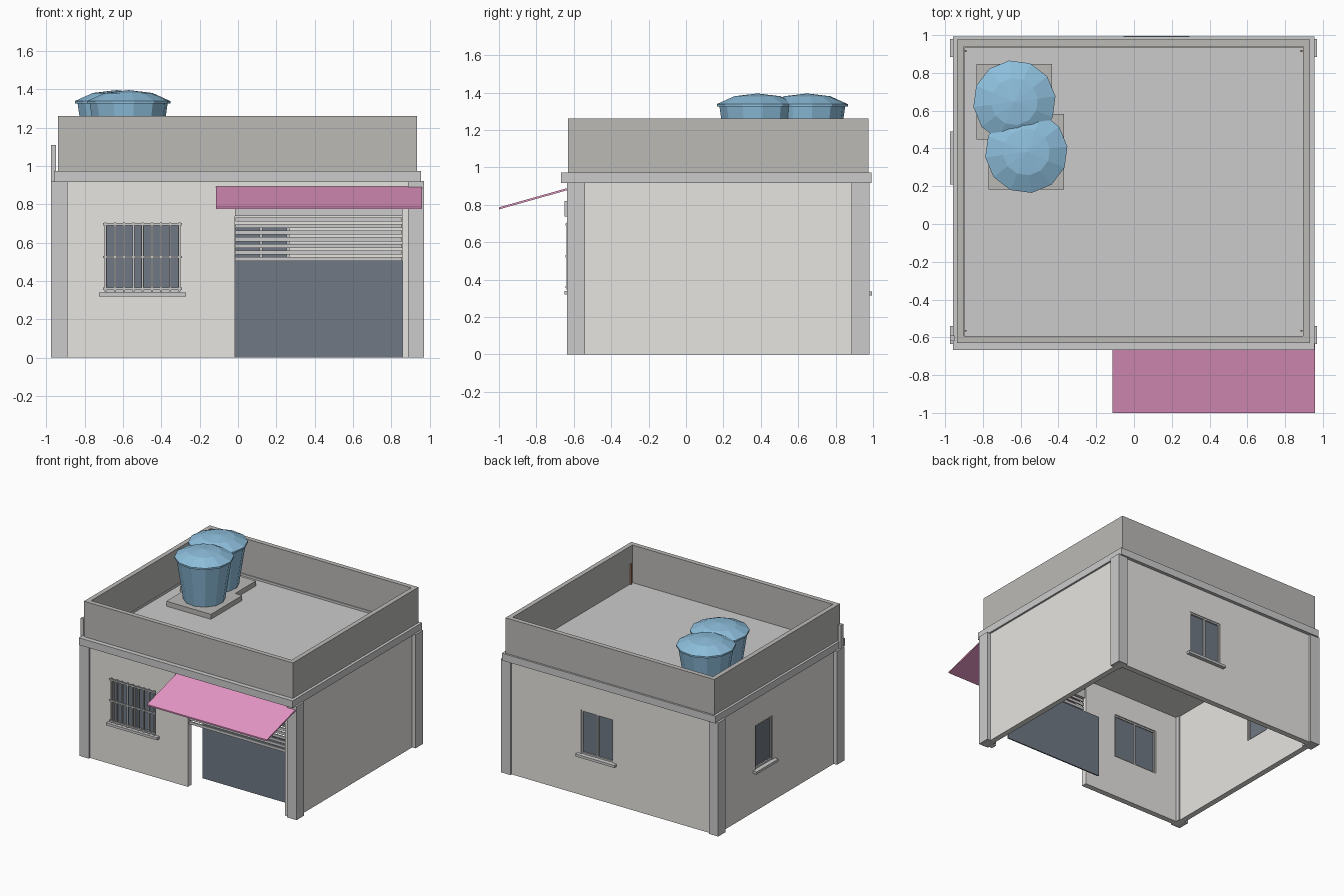
import bpy, bmesh, math

if "Cube" in bpy.data.objects:
    bpy.data.objects.remove(bpy.data.objects["Cube"])


def material(name, rgb):
    m = bpy.data.materials.new(name)
    m.diffuse_color = (*rgb, 1)
    m.use_nodes = True
    m.node_tree.nodes["Principled BSDF"].inputs["Base Color"].default_value = m.diffuse_color
    return m


WALL = material("plaster", (0.80, 0.78, 0.75))
TRIM = material("trim", (0.64, 0.63, 0.61))
CONCRETE = material("concrete", (0.50, 0.49, 0.47))
DARK = material("dark_glass", (0.16, 0.19, 0.23))
BLUE = material("tank_blue", (0.27, 0.52, 0.72))
PINK = material("awning_pink", (0.82, 0.32, 0.58))
RUST = material("rust", (0.40, 0.20, 0.12))


def finish(name, bm, mat):
    bmesh.ops.recalc_face_normals(bm, faces=bm.faces[:])
    me = bpy.data.meshes.new(name)
    bm.to_mesh(me)
    bm.free()
    ob = bpy.data.objects.new(name, me)
    bpy.context.collection.objects.link(ob)
    if mat:
        me.materials.append(mat)
    return ob


def box(name, x, y, z, mat):
    """Box from (min, max) ranges."""
    bm = bmesh.new()
    bmesh.ops.create_cube(bm, size=1)
    for v in bm.verts:
        v.co = [r[0] if c < 0 else r[1] for c, r in zip(v.co, (x, y, z))]
    return finish(name, bm, mat)


def cut(ob, cutters):
    """Subtract cutters, keep the result and delete the cutters."""
    for c in cutters:
        m = ob.modifiers.new("cut", 'BOOLEAN')
        m.operation = 'DIFFERENCE'
        m.solver = 'EXACT'
        m.object = c
    bpy.context.view_layer.update()
    dg = bpy.context.evaluated_depsgraph_get()
    me = bpy.data.meshes.new_from_object(ob.evaluated_get(dg))
    ob.modifiers.clear()
    ob.data = me
    for c in cutters:
        bpy.data.objects.remove(c)


def ring(name, x, y, z, t, mat):
    ob = box(name, x, y, z, mat)
    cut(ob, [box("cutter", (x[0] + t, x[1] - t), (y[0] + t, y[1] - t),
                 (z[0] - 0.1, z[1] + 0.1), None)])
    return ob


# wall shell: open below, with window and garage openings
X0, X1, Y0, Y1, T = -0.945, 0.94, -0.62, 0.965, 0.045
FRONT_W, BACK_W, LEFT_W = (-0.695, -0.30), (-0.025, 0.265), (0.24, 0.46)
walls = box("walls", (X0, X1), (Y0, Y1), (0, 0.93), WALL)
cut(walls, [
    box("room", (X0 + T, X1 - T), (Y0 + T, Y1 - T), (-0.1, 0.89), None),
    box("front_hole", FRONT_W, (-0.7, -0.5), (0.34, 0.70), None),
    box("garage_hole", (-0.015, 0.857), (-0.7, -0.5), (-0.1, 0.81), None),
    box("back_hole", BACK_W, (0.85, 1.1), (0.335, 0.69), None),
    box("left_hole", (-1.1, -0.85), LEFT_W, (0.335, 0.69), None)])

# corner pilasters
for i, x in enumerate(((-0.975, -0.89), (0.885, 0.97))):
    for j, y in enumerate(((-0.635, -0.54), (0.885, 0.98))):
        box(f"pilaster_{i}{j}", x, y, (0, 0.92), TRIM)

# cornice, roof slab, parapet
ring("cornice", (-0.958, 0.955), (-0.667, 0.992), (0.915, 0.973), 0.06, TRIM)
box("roof_slab", (-0.92, 0.915), (-0.61, 0.955), (0.91, 0.955), TRIM)
ring("parapet", (-0.938, 0.932), (-0.63, 0.977), (0.95, 1.26), 0.038, CONCRETE)


def window(name, axis, along, wall, out, z, mullion=True):
    """Framed window; axis is the direction it runs in, out the outward sign."""
    def part(label, a, d, zz, mat):
        d = tuple(sorted((wall + out * d[0], wall + out * d[1])))
        rx, ry = (a, d) if axis == 'x' else (d, a)
        box(f"{name}_{label}", rx, ry, zz, mat)
    a0, a1 = along
    f = 0.012
    part("glass", along, (-0.028, -0.018), z, DARK)
    part("sill", (a0 - 0.03, a1 + 0.03), (-0.01, 0.03), (z[0] - 0.02, z[0]), TRIM)
    fr = (-0.036, -0.006)
    part("jamb_a", (a0, a0 + f), fr, z, TRIM)
    part("jamb_b", (a1 - f, a1), fr, z, TRIM)
    part("rail_low", along, fr, (z[0], z[0] + f), TRIM)
    part("rail_top", along, fr, (z[1] - f, z[1]), TRIM)
    if mullion:
        m = (a0 + a1) / 2
        part("mullion", (m - 0.007, m + 0.007), fr, z, TRIM)


window("front_window", 'x', FRONT_W, Y0, -1, (0.34, 0.70))
window("back_window", 'x', BACK_W, Y1, 1, (0.335, 0.69))
window("left_window", 'y', LEFT_W, X0, -1, (0.335, 0.69), False)

# security grille on the front window
for i in range(9):
    x = -0.69 + i * 0.385 / 8
    box(f"grille_bar_{i}", (x - 0.005, x + 0.005), (-0.638, -0.628), (0.345, 0.705), TRIM)
for i, z in enumerate((0.36, 0.525, 0.695)):
    box(f"grille_rail_{i}", (-0.703, -0.293), (-0.645, -0.635), (z - 0.006, z + 0.006), TRIM)

# roll-up garage door: box, open slats and dark inner panel
box("shutter_box", (-0.015, 0.857), (-0.65, -0.585), (0.738, 0.82), TRIM)
for i in range(7):
    z = 0.505 + i * 0.034
    box(f"shutter_slat_{i}", (-0.012, 0.855), (-0.608, -0.596), (z, z + 0.021), TRIM)
box("garage_panel", (-0.015, 0.86), (-0.435, -0.425), (0, 0.505), DARK)

# sloped awning
bm = bmesh.new()
prof = [(-1.0, 0.775), (-0.62, 0.882), (-0.62, 0.893), (-1.0, 0.786)]
face = bm.faces.new([bm.verts.new((-0.115, y, z)) for y, z in prof])
ext = bmesh.ops.extrude_face_region(bm, geom=[face])
bmesh.ops.translate(bm, vec=(1.073, 0, 0),
                    verts=[g for g in ext["geom"] if isinstance(g, bmesh.types.BMVert)])
finish("awning", bm, PINK)


# water tanks on slabs
def tank(name, cx, cy, n=12):
    bm = bmesh.new()
    prof = [(0.155, 0.995), (0.205, 1.325), (0.219, 1.325), (0.219, 1.338), (0.125, 1.38)]
    rings = [[bm.verts.new((cx + r * math.cos(2 * math.pi * (k + .25) / n),
                            cy + r * math.sin(2 * math.pi * (k + .25) / n), z))
              for k in range(n)] for r, z in prof]
    for a, b in zip(rings, rings[1:]):
        for k in range(n):
            bm.faces.new((a[k], a[(k + 1) % n], b[(k + 1) % n], b[k]))
    bm.faces.new(rings[0])
    top = bm.verts.new((cx, cy, 1.395))
    for k in range(n):
        bm.faces.new((rings[-1][k], rings[-1][(k + 1) % n], top))
    finish(name, bm, BLUE)
    box(name + "_slab", (cx - 0.2, cx + 0.2), (cy - 0.2, cy + 0.2), (0.95, 0.995), CONCRETE)


tank("rear_tank", -0.633, 0.648)
tank("front_tank", -0.57, 0.382)

# service pipe at the front left corner, and rebar stubs in the roof corners
box("service_pipe", (-0.975, -0.95), (-0.62, -0.59), (0.90, 1.11), TRIM)
for i, x in enumerate((-0.893, 0.887)):
    for j, y in enumerate((-0.565, 0.915)):
        box(f"rebar_{i}{j}", (x - 0.005, x + 0.005), (y - 0.005, y + 0.005), (0.95, 1.12), RUST)
